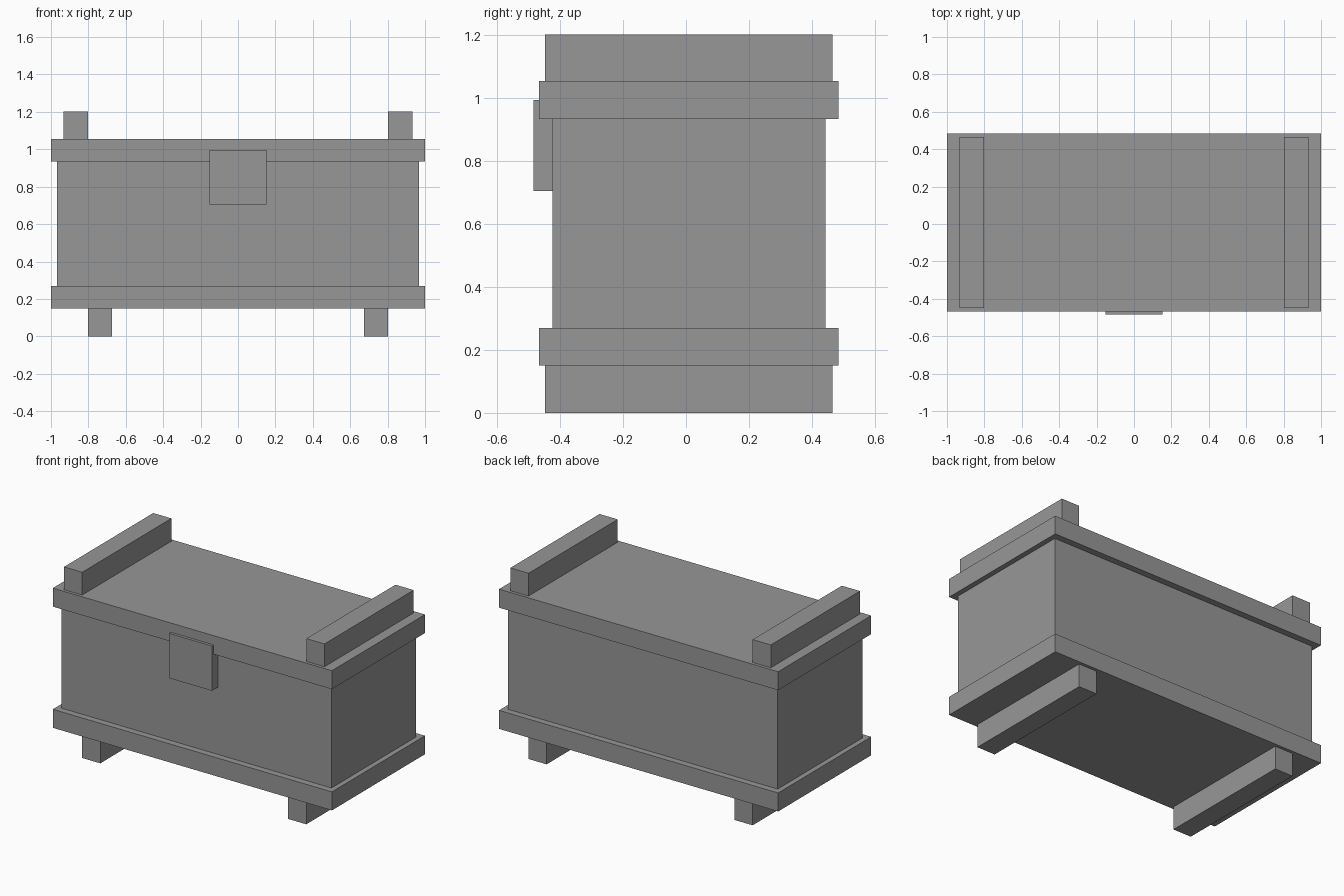
import bpy

if "Cube" in bpy.data.objects:
    bpy.data.objects.remove(bpy.data.objects["Cube"], do_unlink=True)

GREY = (0.31, 0.31, 0.31, 1)
grey = bpy.data.materials.new("plain grey")
grey.use_nodes = True
grey.diffuse_color = GREY
grey.node_tree.nodes["Principled BSDF"].inputs["Base Color"].default_value = GREY


def box(name, x, y, z):
    """Box spanning the given (low, high) range on each axis."""
    spans = (x, y, z)
    bpy.ops.mesh.primitive_cube_add(size=1, location=[(a + b) / 2 for a, b in spans])
    obj = bpy.context.object
    obj.name = name
    obj.scale = [b - a for a, b in spans]
    bpy.ops.object.transform_apply(location=False, rotation=False, scale=True)
    obj.data.materials.append(grey)
    return obj


FULL_X = (-1, 1)
RIM_Y = (-0.467, 0.485)
BAR_Y = (-0.448, 0.465)

# Chest body between the base slab and the lid slab
box("base", FULL_X, RIM_Y, (0.15, 0.27))
box("body", (-0.967, 0.967), (-0.425, 0.443), (0.27, 0.935))
box("lid", FULL_X, RIM_Y, (0.935, 1.055))

# Latch plate on the front
box("latch", (-0.153, 0.153), (-0.485, -0.425), (0.705, 0.995))

# Cross bars over the lid and runners under the base, one on each side
for side, s in (("left", 1), ("right", -1)):
    box(side + "_lid_bar", sorted((s * 0.803, s * 0.933)), BAR_Y, (1.055, 1.203))
    box(side + "_foot_runner", sorted((s * 0.673, s * 0.803)), BAR_Y, (0, 0.15))
